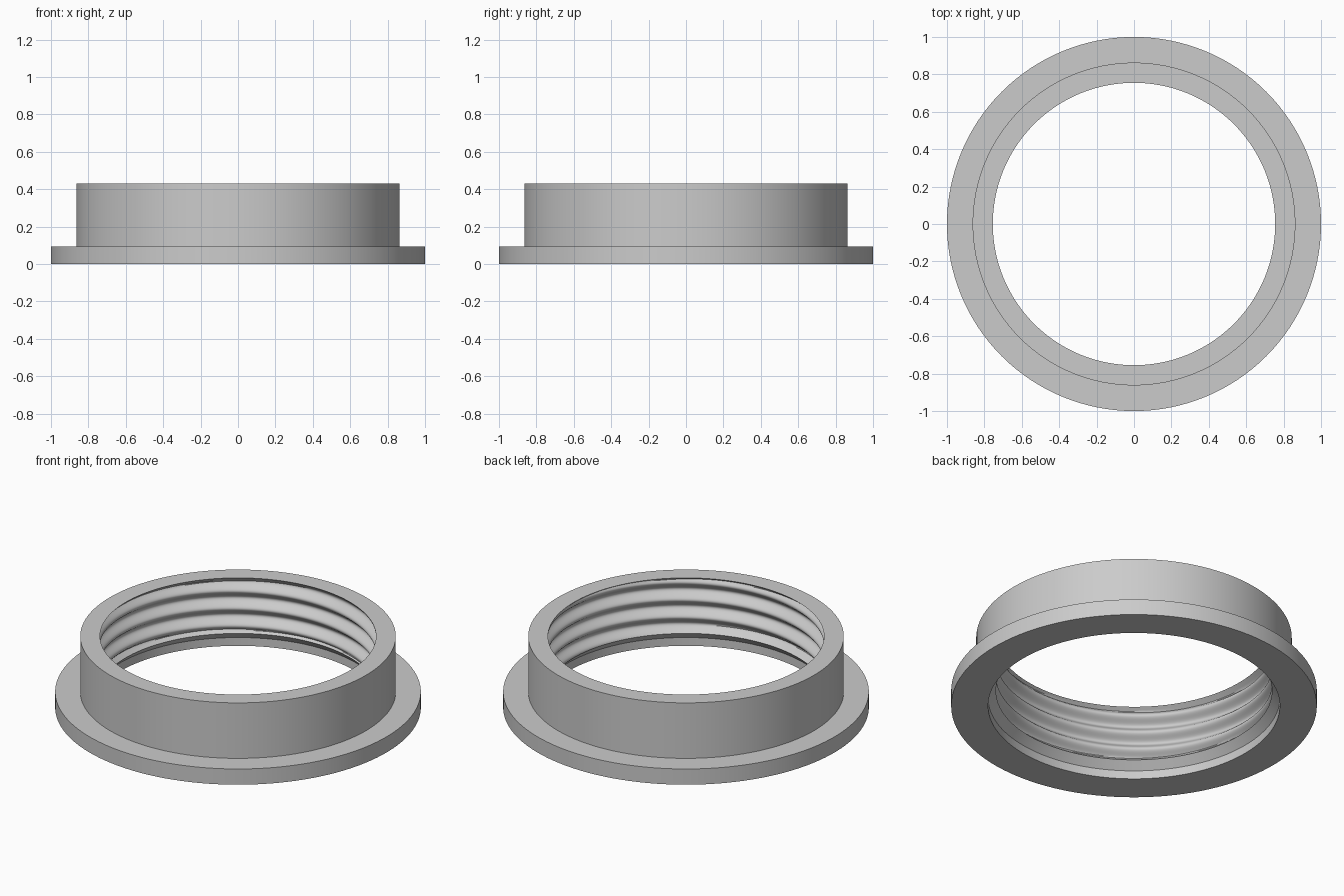
import bpy, bmesh, math

cube = bpy.data.objects.get("Cube")
if cube:
    bpy.data.objects.remove(cube, do_unlink=True)

SEGMENTS = 128
HEIGHT, FLANGE_TOP = 0.43, 0.095
FLANGE_R, COLLAR_R, BORE_R, MOUTH_R = 1.0, 0.863, 0.755, 0.798
PITCH, DEPTH, ROWS = 0.105, 0.04, 56

grey = bpy.data.materials.new("plain grey")
grey.use_nodes = True
colour = (0.6, 0.6, 0.6, 1)
grey.diffuse_color = colour
grey.node_tree.nodes["Principled BSDF"].inputs["Base Color"].default_value = colour


def thread_radius(z, angle):
    """Rounded right-handed internal thread, running out at both ends."""
    crest_z = 0.245 + PITCH * (angle / math.tau - 0.375)
    wave = 0.5 - 0.5 * math.cos(math.tau * (z - crest_z) / PITCH)
    run_out = 1.2 * min(HEIGHT - z, z - FLANGE_TOP)
    return BORE_R + min(DEPTH * wave, max(run_out, 0))


def section(angle):
    """Closed cross-section: outside going up, then the bore going down."""
    points = [(MOUTH_R, 0), (FLANGE_R, 0), (FLANGE_R, FLANGE_TOP),
              (COLLAR_R, FLANGE_TOP), (COLLAR_R, HEIGHT)]
    for i in range(ROWS + 1):
        z = HEIGHT + (FLANGE_TOP - HEIGHT) * i / ROWS
        points.append((thread_radius(z, angle), z))
    points.append((MOUTH_R, 0.05))  # chamfer below the thread
    return points


# Threaded flanged collar, swept around the axis
bm = bmesh.new()
rings = []
for s in range(SEGMENTS):
    a = math.tau * s / SEGMENTS
    rings.append([bm.verts.new((r * math.cos(a), r * math.sin(a), z))
                  for r, z in section(a)])
for s, ring in enumerate(rings):
    following = rings[(s + 1) % SEGMENTS]
    for i in range(len(ring)):
        j = (i + 1) % len(ring)
        bm.faces.new((ring[i], following[i], following[j], ring[j]))
bmesh.ops.recalc_face_normals(bm, faces=bm.faces)

mesh = bpy.data.meshes.new("threaded_collar")
bm.to_mesh(mesh)
bm.free()
mesh.materials.append(grey)
collar = bpy.data.objects.new("threaded_collar", mesh)
bpy.context.collection.objects.link(collar)

bpy.ops.object.select_all(action="DESELECT")
collar.select_set(True)
bpy.context.view_layer.objects.active = collar
bpy.ops.object.shade_smooth_by_angle(angle=math.radians(30))
